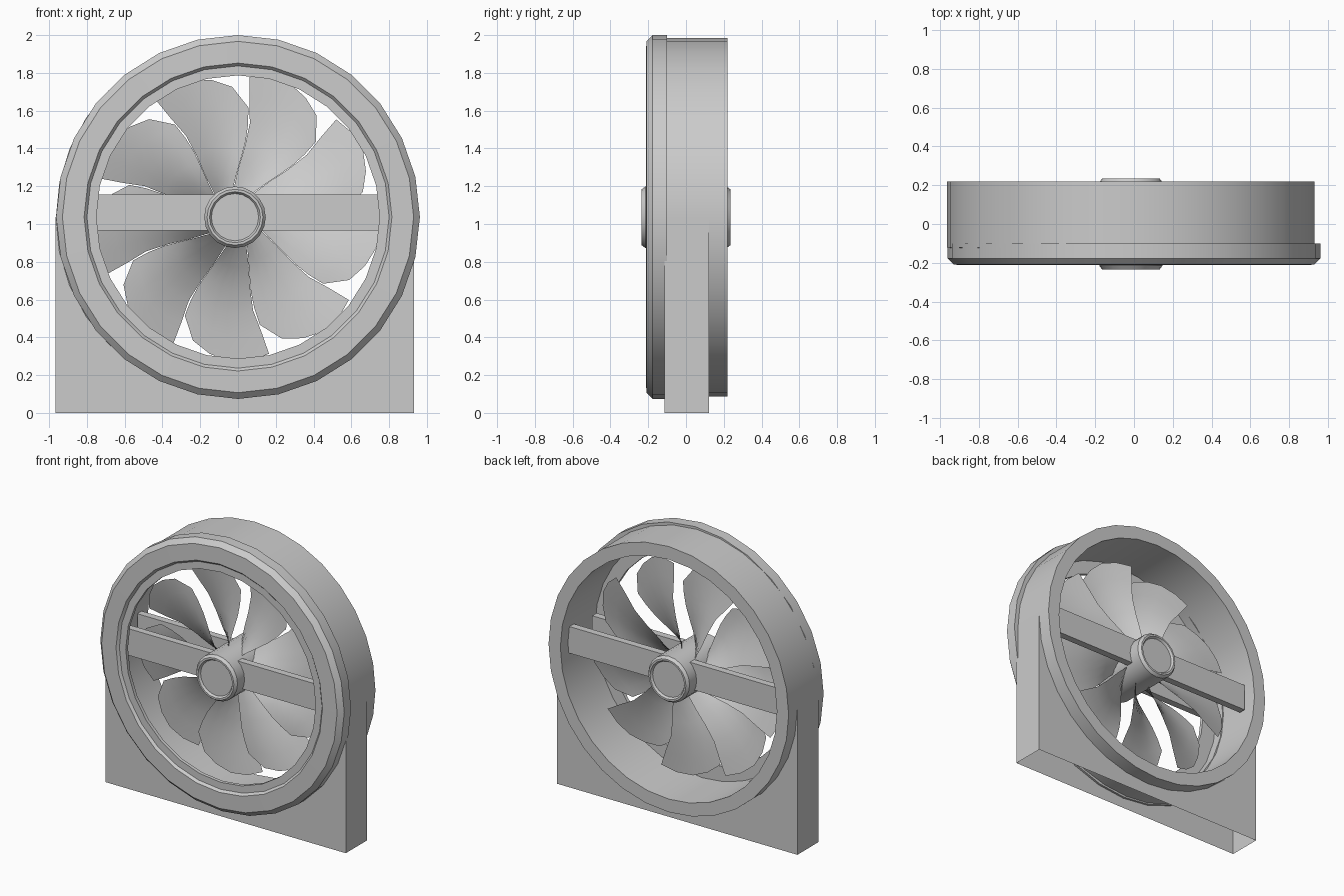
import bpy, bmesh
from math import sin, cos, pi, radians

if "Cube" in bpy.data.objects:
    bpy.data.objects.remove(bpy.data.objects["Cube"])

CX, CZ = -0.016, 1.036   # fan axis


def finish(name, bm, smooth=None):
    bmesh.ops.recalc_face_normals(bm, faces=bm.faces)
    mesh = bpy.data.meshes.new(name)
    bm.to_mesh(mesh)
    bm.free()
    ob = bpy.data.objects.new(name, mesh)
    bpy.context.collection.objects.link(ob)
    if smooth:
        bpy.ops.object.select_all(action='DESELECT')
        ob.select_set(True)
        bpy.context.view_layer.objects.active = ob
        bpy.ops.object.shade_smooth_by_angle(angle=radians(smooth))
    return ob


def lathe(name, profile, sides, cx=CX, cz=CZ, closed=True, smooth=25):
    """Revolve (radius, y) points about the y axis."""
    bm = bmesh.new()
    rings = []
    for r, y in profile:
        rings.append([bm.verts.new((cx + r * sin(2 * pi * i / sides), y,
                                    cz + r * cos(2 * pi * i / sides)))
                      for i in range(sides)])
    n = len(rings)
    for k in range(n if closed else n - 1):
        a, b = rings[k], rings[(k + 1) % n]
        for i in range(sides):
            j = (i + 1) % sides
            bm.faces.new((a[i], a[j], b[j], b[i]))
    if not closed:
        bm.faces.new(rings[0])
        bm.faces.new(rings[-1])
    return finish(name, bm, smooth)


def box(name, x0, x1, y0, y1, z0, z1):
    bm = bmesh.new()
    bmesh.ops.create_cube(bm, size=1)
    for v in bm.verts:
        v.co = (x1 if v.co.x > 0 else x0, y1 if v.co.y > 0 else y0,
                z1 if v.co.z > 0 else z0)
    return finish(name, bm)


# front flange with inner lip, and duct shell behind it
lathe("front_flange", [(0.75, -0.17), (0.75, -0.195), (0.80, -0.195), (0.815, -0.212),
                       (0.93, -0.21), (0.963, -0.177), (0.963, -0.10),
                       (0.86, -0.10), (0.86, -0.17)], 28, cx=0, cz=1.037)
lathe("duct_shell", [(0.85, -0.165), (0.855, 0.219), (0.948, 0.219), (0.948, -0.12),
                     (0.90, -0.165)], 32)

# base housing: arched front and back sheets joined by side walls, open below
bm = bmesh.new()
XL, XR = -0.965, 0.932
outline = [(XL, CZ), (XL, 0), (XR, 0), (XR, CZ)]
outline += [(CX + 0.9 * cos(pi * i / 24), CZ - 0.9 * sin(pi * i / 24)) for i in range(25)]
front, back = [[bm.verts.new((x, y, z)) for x, z in outline] for y in (-0.115, 0.122)]
bm.faces.new(front)
bm.faces.new(back)
for k in (0, 2):
    bm.faces.new((front[k], front[k + 1], back[k + 1], back[k]))
finish("base_housing", bm)

# hub with recessed caps at both ends
half = [(0.125, -0.22), (0.135, -0.235), (0.148, -0.235), (0.163, -0.215)]
lathe("hub", half + [(r, -y) for r, y in reversed(half)], 20, closed=False)

# support bars in front of and behind the blades
box("front_bar", -0.80, 0.80, -0.135, -0.085, 0.965, 1.155)
box("back_bar", -0.855, 0.855, 0.085, 0.135, 0.965, 1.155)

# nine twisted blades, clockwise edge towards the front, flatter at the tip
LEAD = [-4, 4, 8, 9, 7, 6]          # rear edge angle, root to tip
TRAIL = [34, 42, 46, 48, 48, 47]    # front edge angle, root to tip
TIP = [0.745, 0.765, 0.765, 0.735, 0.69, 0.585]   # tip radius, rear to front edge
N = 6
for b in range(9):
    bm = bmesh.new()
    grid = []
    for i in range(N):
        u = i / (N - 1)
        col = []
        for k in range(N):
            v = k / (N - 1)
            r = 0.14 + (TIP[i] - 0.14) * v
            a = radians(40 * b + LEAD[k] * (1 - u) + TRAIL[k] * u)
            y = (0.5 - u) * (0.15 - 0.06 * v) - 0.02 * sin(pi * u) * v
            col.append(bm.verts.new((CX + r * sin(a), y, CZ + r * cos(a))))
        grid.append(col)
    for i in range(N - 1):
        for k in range(N - 1):
            bm.faces.new((grid[i][k], grid[i + 1][k], grid[i + 1][k + 1], grid[i][k + 1]))
    finish(f"fan_blade_{b + 1}", bm, 40)
